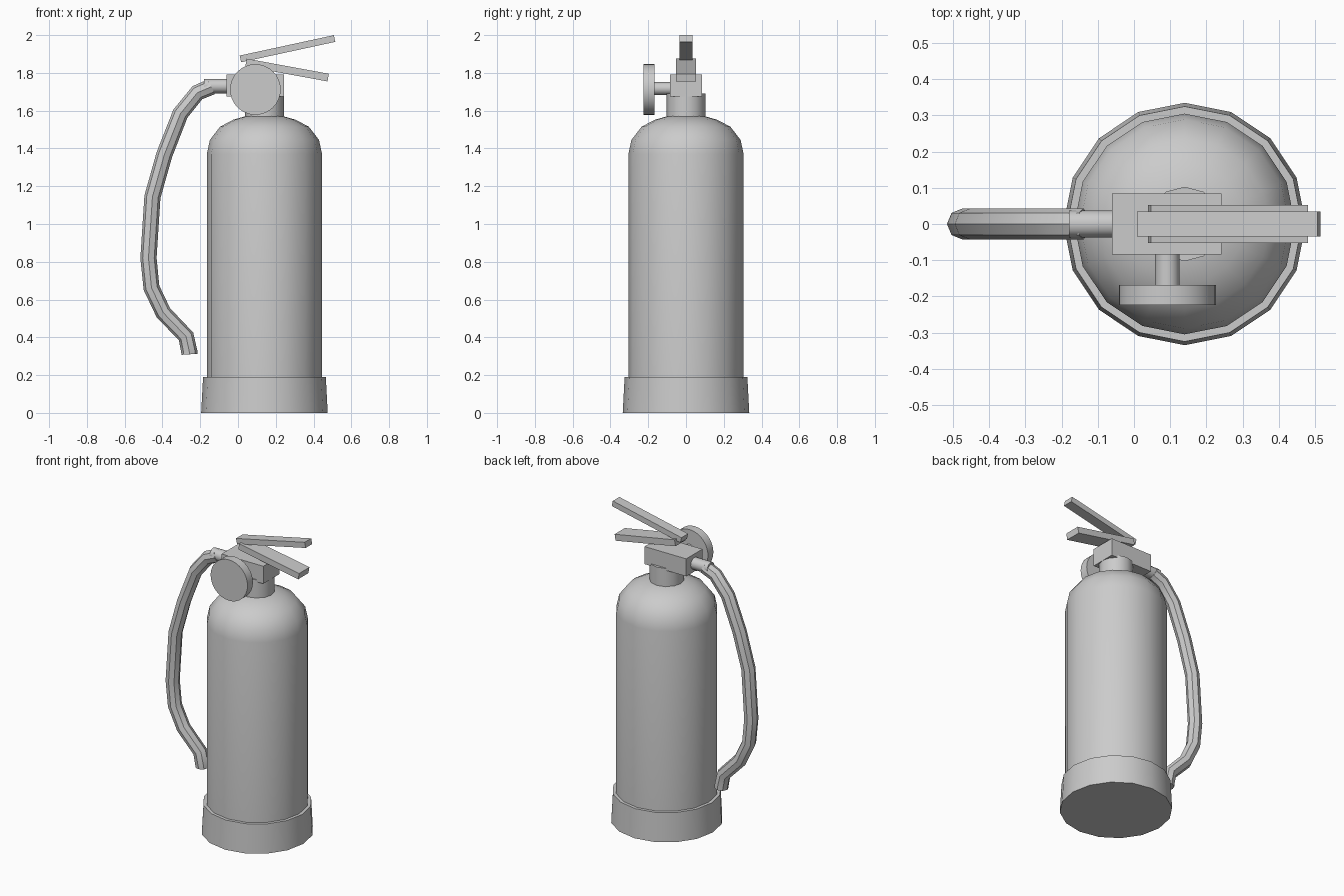
import bpy, bmesh, math
from mathutils import Matrix, Vector

if "Cube" in bpy.data.objects:
    bpy.data.objects.remove(bpy.data.objects["Cube"])

CX = 0.14  # axis of the tank


def finish(bm, name, smooth=True):
    bmesh.ops.recalc_face_normals(bm, faces=bm.faces)
    me = bpy.data.meshes.new(name)
    bm.to_mesh(me)
    bm.free()
    ob = bpy.data.objects.new(name, me)
    bpy.context.collection.objects.link(ob)
    if smooth:
        smooth_object(ob)
    return ob


def smooth_object(ob):
    bpy.ops.object.select_all(action='DESELECT')
    ob.select_set(True)
    bpy.context.view_layer.objects.active = ob
    bpy.ops.object.shade_smooth_by_angle(angle=math.radians(32))


def lathe(name, profile, sides):
    """Closed solid of revolution around the tank axis from (radius, z) points."""
    bm = bmesh.new()
    rings = []
    for r, z in profile:
        rings.append([bm.verts.new((CX + r * math.cos(2 * math.pi * i / sides),
                                    r * math.sin(2 * math.pi * i / sides), z))
                      for i in range(sides)])
    for a, b in zip(rings, rings[1:]):
        for i in range(sides):
            j = (i + 1) % sides
            bm.faces.new((a[i], a[j], b[j], b[i]))
    bm.faces.new(rings[0])
    bm.faces.new(rings[-1])
    return finish(bm, name)


def rod(name, start, end, radius, sides):
    """Cylinder between two points."""
    a, b = Vector(start), Vector(end)
    rot = (b - a).to_track_quat('Z', 'Y').to_matrix().to_4x4()
    bm = bmesh.new()
    bmesh.ops.create_cone(bm, cap_ends=True, segments=sides, radius1=radius,
                          radius2=radius, depth=(b - a).length,
                          matrix=Matrix.Translation((a + b) / 2) @ rot)
    return finish(bm, name)


def box(name, centre, size, tilt=0):
    """Box tilted about y; positive tilt raises the +x end."""
    bm = bmesh.new()
    bmesh.ops.create_cube(bm, size=1, matrix=Matrix.Translation(centre)
                          @ Matrix.Rotation(math.radians(-tilt), 4, 'Y')
                          @ Matrix.Diagonal((*size, 1)))
    return finish(bm, name, smooth=False)


# tank, foot and neck
lathe("tank", [(0.305, 0.003), (0.305, 1.37), (0.289, 1.445), (0.235, 1.515),
               (0.165, 1.552), (0.095, 1.572)], 16)
lathe("foot_ring", [(0.335, 0), (0.325, 0.19)], 16)
lathe("neck", [(0.103, 1.54), (0.103, 1.69)], 12)

# valve and levers
box("valve_block", (0.091, 0, 1.733), (0.303, 0.168, 0.115))
box("carry_handle", (0.26, 0, 1.815), (0.442, 0.106, 0.041), -10.4)
box("squeeze_lever", (0.262, 0, 1.928), (0.51, 0.068, 0.036), 12.2)

# pressure gauge
rod("gauge_stem", (0.092, -0.05, 1.717), (0.092, -0.18, 1.717), 0.034, 16)
rod("gauge_dial", (0.092, -0.168, 1.712), (0.092, -0.224, 1.712), 0.134, 32)

# hose and its connector
rod("hose_connector", (-0.04, 0, 1.73), (-0.18, 0, 1.73), 0.038, 12)
path = [(-0.14, 1.727), (-0.215, 1.695), (-0.305, 1.584), (-0.39, 1.367),
        (-0.453, 1.144), (-0.474, 0.82), (-0.458, 0.662), (-0.395, 0.53),
        (-0.275, 0.405), (-0.258, 0.325), (-0.257, 0.31)]
curve = bpy.data.curves.new("hose", 'CURVE')
curve.dimensions = '3D'
curve.bevel_depth = 0.043
curve.bevel_resolution = 2
curve.use_fill_caps = True
spline = curve.splines.new('POLY')
spline.points.add(len(path) - 1)
for p, (x, z) in zip(spline.points, path):
    p.co = (x, 0, z, 1)
hose = bpy.data.objects.new("hose", curve)
bpy.context.collection.objects.link(hose)
bpy.ops.object.select_all(action='DESELECT')
hose.select_set(True)
bpy.context.view_layer.objects.active = hose
bpy.ops.object.convert(target='MESH')
smooth_object(bpy.context.view_layer.objects.active)
